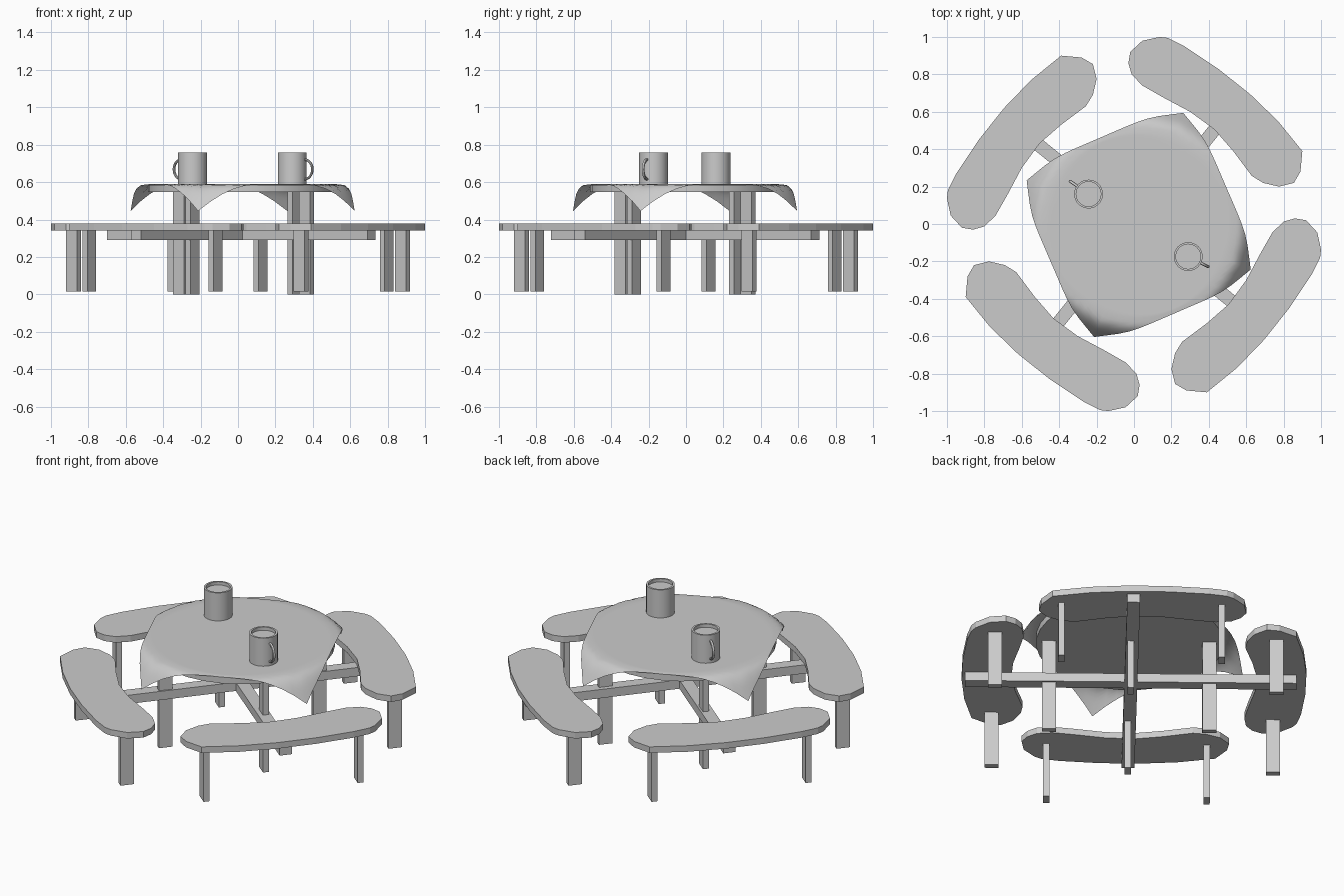
import bpy, bmesh
from math import sin, cos, pi, radians
from mathutils import Matrix, Vector

if "Cube" in bpy.data.objects:
    bpy.data.objects.remove(bpy.data.objects["Cube"])

TH = radians(51)            # direction of the first cross beam
CX, CY = 0.03, -0.005       # table centre


def make(name, verts, faces, smooth=False):
    me = bpy.data.meshes.new(name)
    me.from_pydata(verts, [], faces)
    bm = bmesh.new()
    bm.from_mesh(me)
    bmesh.ops.remove_doubles(bm, verts=bm.verts, dist=1e-5)
    bmesh.ops.recalc_face_normals(bm, faces=bm.faces)
    bm.to_mesh(me)
    bm.free()
    ob = bpy.data.objects.new(name, me)
    bpy.context.collection.objects.link(ob)
    if smooth:
        bpy.ops.object.select_all(action='DESELECT')
        bpy.context.view_layer.objects.active = ob
        ob.select_set(True)
        bpy.ops.object.shade_smooth_by_angle(angle=radians(40))
    return ob


def prism(name, outline, z0, z1, smooth=False):
    n = len(outline)
    verts = [(x, y, z) for z in (z0, z1) for x, y in outline]
    faces = [tuple(range(n)), tuple(range(n, 2 * n))]
    faces += [(i, (i + 1) % n, n + (i + 1) % n, n + i) for i in range(n)]
    return make(name, verts, faces, smooth)


def plank(name, x, y, ang, length, width, z0, z1):
    c, s = cos(ang), sin(ang)
    pts = [(x + u * c - v * s, y + u * s + v * c)
           for u, v in ((-length / 2, -width / 2), (length / 2, -width / 2),
                        (length / 2, width / 2), (-length / 2, width / 2))]
    return prism(name, pts, z0, z1)


def turn(x, y, k):
    for _ in range(k):
        x, y = -y, x
    return x, y


def ring(r, n):
    return [(r * cos(2 * pi * i / n), r * sin(2 * pi * i / n)) for i in range(n)]


# four curved bench seats with their legs, and the table legs
SEAT = [(.137, 1.0), (.18, .995), (.27, .95), (.45, .83), (.62, .695), (.77, .55),
        (.90, .39), (.89, .28), (.855, .22), (.775, .20), (.69, .22), (.63, .257),
        (.53, .39), (.43, .505), (.30, .60), (.15, .68), (.045, .74), (-.013, .80),
        (-.03, .86), (-.02, .92), (.045, .98)]
for k in range(4):
    prism(f"bench_seat_{k}", [turn(x, y, k) for x, y in SEAT], .342, .378)
    a = TH + k * pi / 2
    for j, (x, y) in enumerate(((.12, .88), (.795, .337))):
        px, py = turn(x, y, k)
        plank(f"bench_leg_{k}_{j}", px, py, a, .076, .034, .015, .345)
    plank(f"table_leg_{k}", CX + .433 * cos(a), CY + .433 * sin(a), a, .076, .034, 0, .552)

# crossed beams joining the benches
for k in range(2):
    plank(f"cross_beam_{k}", .018, -.005, TH + k * pi / 2, 1.79, .07, .29, .342)

# round table top
prism("table_top", [(x + CX - .005, y + CY) for x, y in ring(.507, 32)], .548, .585, True)

# square tablecloth draped over the rim: flat radius -> (radius, height)
DRAPE = [(.49, .49, .590), (.545, .545, .584), (.59, .580, .556), (.722, .645, .445)]


def drape(rho):
    if rho <= DRAPE[0][0]:
        return rho, .59
    for (a, r0, z0), (b, r1, z1) in zip(DRAPE, DRAPE[1:]):
        if rho <= b:
            t = (rho - a) / (b - a)
            return r0 + t * (r1 - r0), z0 + t * (z1 - z0)
    return DRAPE[-1][1:]


N, M = 64, 12
verts, faces = [(CX - .005, CY, .59)], []
for i in range(N):
    phi = 2 * pi * i / N
    edge = .51 / cos((phi + pi / 4) % (pi / 2) - pi / 4)
    for j in range(M):
        rho = .45 + (edge - .45) * j / (M - 1)
        r, z = drape(rho)
        ang = phi + radians(68.3 - 45)
        verts.append((CX - .005 + r * cos(ang), CY + r * sin(ang), z))
for i in range(N):
    a, b = 1 + i * M, 1 + (i + 1) % N * M
    faces.append((0, a, b))
    faces += [(a + j, a + j + 1, b + j + 1, b + j) for j in range(M - 1)]
make("tablecloth", verts, faces, True)

# mugs: lathed cup filled with drink, plus a curved handle
CUP = [(0, .588), (.077, .588), (.077, .757), (.066, .757), (.066, .738), (0, .738)]
for k, (x, y, ang) in enumerate(((-.243, .16, radians(145)), (.29, -.174, radians(-27)))):
    n = 32
    verts = [(x + r * c / 1, y + r * s, z) for c, s in ring(1, n) for r, z in CUP]
    m = len(CUP)
    faces = [(i * m + j, (i + 1) % n * m + j, (i + 1) % n * m + j + 1, i * m + j + 1)
             for i in range(n) for j in range(m - 1)]
    make(f"mug_{k}", verts, faces, True)
    S, Q = 14, 8
    verts, faces = [], []
    for i in range(S + 1):
        t = -pi / 2 + pi * i / S
        for q in range(Q):
            w = 2 * pi * q / Q
            d = .007 * cos(w)
            r, z = .072 + (.049 + d) * cos(t), .668 + (.053 + d) * sin(t)
            h = .008 * sin(w)
            verts.append((x + r * cos(ang) - h * sin(ang), y + r * sin(ang) + h * cos(ang), z))
    faces = [(i * Q + q, i * Q + (q + 1) % Q, (i + 1) * Q + (q + 1) % Q, (i + 1) * Q + q)
             for i in range(S) for q in range(Q)]
    make(f"mug_handle_{k}", verts, faces, True)
